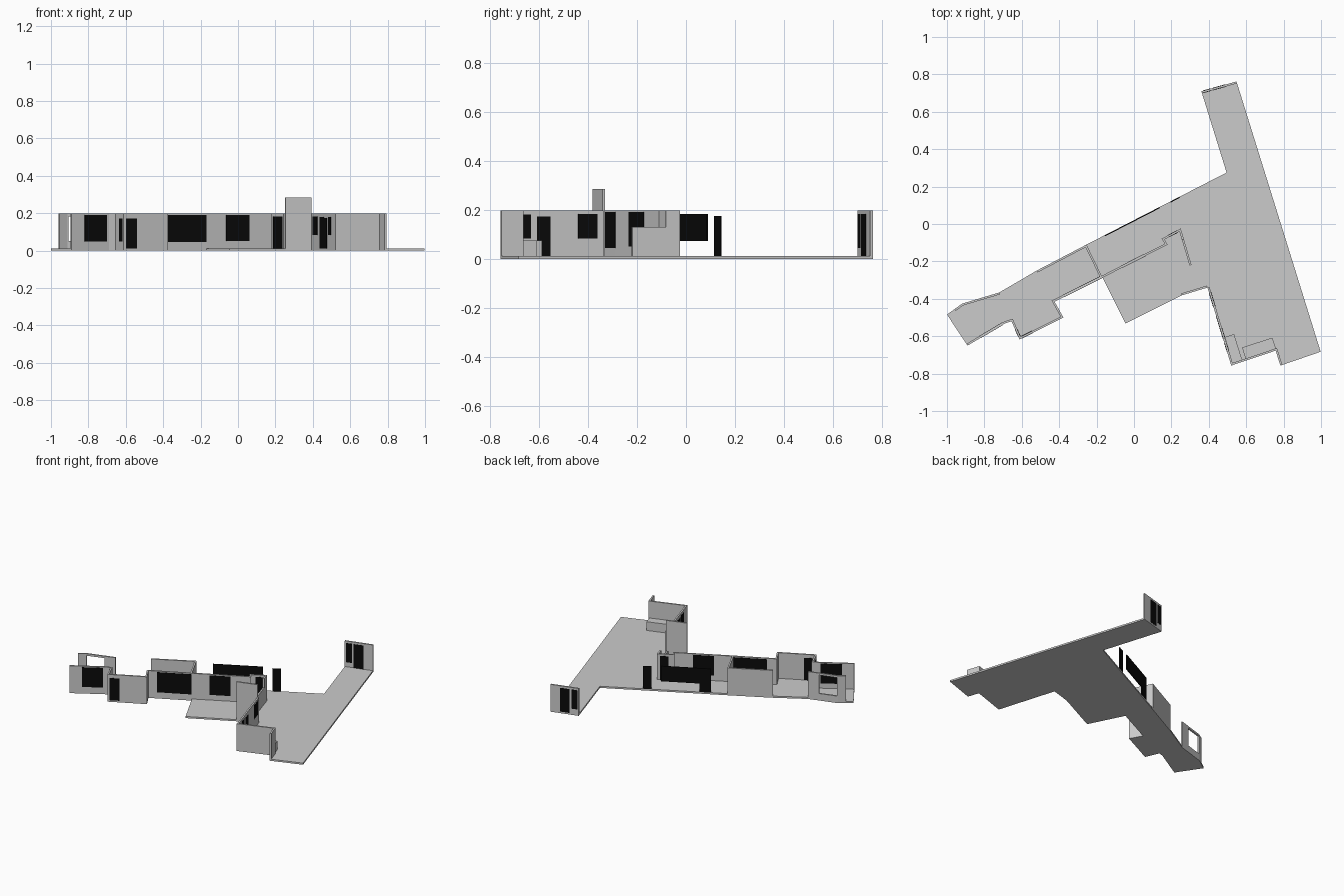
import bpy, bmesh
from mathutils import Vector

if "Cube" in bpy.data.objects:
    bpy.data.objects.remove(bpy.data.objects["Cube"])

FLOOR, TOP, THICK = 0.012, 0.197, 0.011

black = bpy.data.materials.new("black_glass")
black.diffuse_color = (0.003, 0.003, 0.003, 1)
black.use_nodes = True
black.node_tree.nodes["Principled BSDF"].inputs["Base Color"].default_value = black.diffuse_color


def prism(name, pts, z0, z1, mat=None):
    """Extrude a flat outline from z0 to z1."""
    bm = bmesh.new()
    face = bm.faces.new([bm.verts.new((x, y, z0)) for x, y in pts])
    ret = bmesh.ops.extrude_face_region(bm, geom=[face])
    verts = [v for v in ret["geom"] if isinstance(v, bmesh.types.BMVert)]
    bmesh.ops.translate(bm, verts=verts, vec=(0, 0, z1 - z0))
    bmesh.ops.recalc_face_normals(bm, faces=bm.faces)
    me = bpy.data.meshes.new(name)
    bm.to_mesh(me)
    bm.free()
    ob = bpy.data.objects.new(name, me)
    bpy.context.collection.objects.link(ob)
    if mat:
        me.materials.append(mat)
    return ob


def left(a, b):
    d = (b - a).normalized()
    return Vector((-d.y, d.x))


def wall(name, path, z0=FLOOR, z1=TOP, thick=THICK):
    """Mitred wall along a path, thickness to the left of travel."""
    p = [Vector(v) for v in path]
    inner = []
    for i, v in enumerate(p):
        n1 = left(p[i - 1], v) if i else left(v, p[1])
        n2 = left(v, p[i + 1]) if i < len(p) - 1 else n1
        m = n1 + n2
        inner.append(v + m * (2 * thick / m.length_squared))
    return prism(name, p + inner[::-1], z0, z1)


def panel(name, seg, lo, hi, z0, z1, axis=0, out=0.0015, inn=THICK + 0.0015):
    """Black window or door spanning lo..hi (x or y) along a wall segment."""
    a, b = (Vector(v) for v in seg)
    n = left(a, b)
    s, e = (a.lerp(b, (v - a[axis]) / (b[axis] - a[axis])) for v in (lo, hi))
    prism(name, [s - n * out, e - n * out, e + n * inn, s + n * inn], z0, z1, black)


# Floor slab
prism("floor", [(.36, .71), (.495, .275), (-.254, -.11), (-.52, -.249), (-.72, -.366),
                (-.917, -.425), (-1, -.484), (-.89, -.65), (-.69, -.532), (-.655, -.52),
                (-.612, -.617), (-.377, -.5), (-.425, -.415), (-.168, -.287), (-.046, -.532),
                (.254, -.382), (.393, -.34), (.52, -.757), (.757, -.677), (.783, -.757),
                (.998, -.683), (.548, .762)], 0, FLOOR)

# Front wall of the left wing, through to the porch
front = [(-.89, -.65), (-.69, -.532), (-.655, -.52), (-.612, -.617), (-.377, -.5),
         (-.425, -.415), (-.168, -.287), (.18, -.11), (.163, -.083), (.243, -.04), (.256, -.084)]
wall("front_wall", front)
panel("bedroom_window", front[0:2], -.82, -.70, .048, .19)
panel("side_window", front[2:4], -.635, -.617, .048, .172)
panel("bay_door", front[3:5], -.60, -.54, FLOOR, .172)
panel("wide_window", front[5:7], -.375, -.165 - .004, .045, .19)
panel("living_window", front[6:8], -.063, .06, .05, .19)
panel("porch_door", front[8:10], .188, .236, FLOOR, .183)
wall("porch_low_wall", [(.256, -.084), (.297, -.222)], z1=.13)

# Partition across the left wing
wall("partition_wall", [(-.168, -.287), (-.254, -.11)])

# Back walls of the left wing; the far one is framed round a large opening
wall("back_wall", [(-.254, -.11), (-.52, -.249)])
wall("corner_wall", [(-.79, -.387), (-.72, -.366)][::-1])
wall("end_wall", [(-.91, -.423), (-.917, -.425), (-.96, -.455)])
opening = [(-.79, -.387), (-.91, -.423)]
wall("opening_sill", opening, FLOOR, .05)
wall("opening_lintel", opening, .183, TOP)

# Free-standing glazing along the back edge
back_line = [(.495, .275), (-.254, -.11)]
for name, lo, hi, z0, z1 in [("back_window", -.09, .135, .073, .183),
                             ("back_door", -.157, -.09, FLOOR, .183),
                             ("hall_door", .193, .243, FLOOR, .175)]:
    panel(name, back_line, lo, hi, z0, z1, out=0, inn=.006)

# Tall chimney wall
wall("chimney_wall", [(.254, -.382), (.393, -.34)], z1=.285)

# Right wing walls
wing = [(.393, -.34), (.52, -.757), (.757, -.677), (.783, -.757)]
wall("wing_wall", wing)
for name, lo, hi, z0, z1 in [("wing_window_a", -.365, -.443, .083, .183),
                             ("wing_door", -.557, -.612, FLOOR, .173),
                             ("wing_window_b", -.635, -.682, .083, .18)]:
    panel(name, wing[0:2], lo, hi, z0, z1, axis=1)
panel("wing_outer_door", wing[0:2], -.488, -.555, FLOOR, .18, axis=1, inn=.004)

# Built-in counters in the right wing
prism("side_counter", [(.486, -.605), (.535, -.588), (.578, -.727), (.527, -.744)], FLOOR, .075)
prism("front_counter", [(.578, -.66), (.74, -.608), (.759, -.667), (.597, -.722)], FLOOR, .075)

# End wall at the far tip
end = [(.548, .762), (.36, .71)]
wall("tip_wall", end)
panel("tip_door", end, .485, .42, FLOOR, .183)
panel("tip_window", end, .408, .368, .045, .183)
